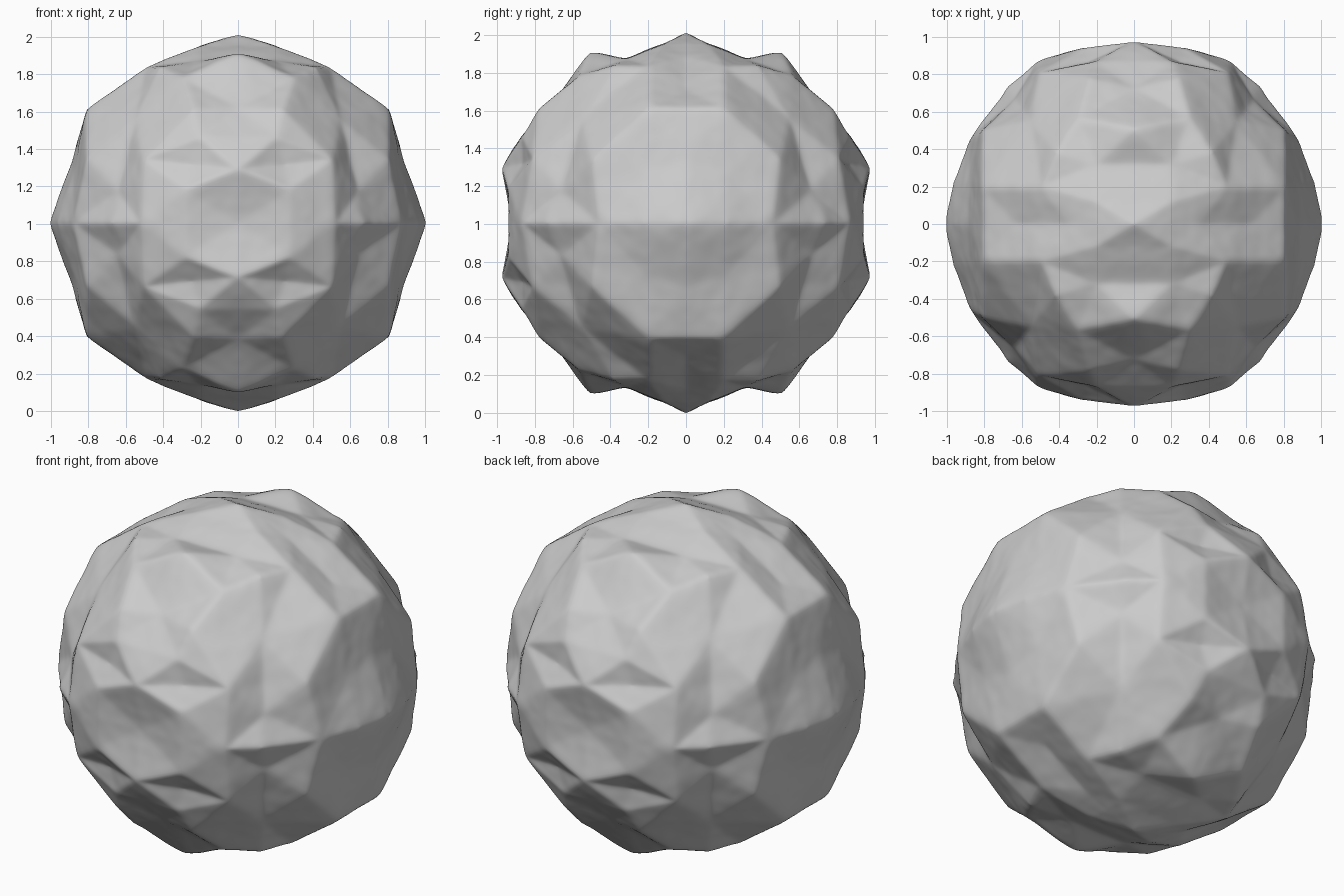
import bpy, bmesh
from itertools import product
from mathutils import Vector, noise

cube = bpy.data.objects.get("Cube")
if cube:
    bpy.data.objects.remove(cube, do_unlink=True)

# Ridge corners of one octant, mirrored to the other seven
RIDGES = [
    (1.012, 0, 0), (0, 0, 1.01), (0, .98, .29), (0, .51, .91),
    (.81, .2, .61), (.5, .2, .83), (.3, .57, .78), (.2, .87, .46),
    (.51, .81, .34), (.81, .5, .34), (.88, .46, 0), (.52, .87, 0),
    (.97, .22, 0), (.67, .74, 0), (.28, .94, .18), (.24, .78, .61),
    (.2, .12, .95), (.42, .38, .83),
]
# Centres of the scooped hollows between the ridges
HOLLOWS = [
    (.64, .66, .17), (.63, 0, .7), (.55, .55, .55), (0, .72, .62),
    (0, .92, 0), (.2, .32, .87), (.88, .22, .27), (.88, 0, .35),
    (.25, .86, .31), (.35, 0, .88),
]

corners = set()
for p in RIDGES + HOLLOWS:
    for signs in product((1, -1), repeat=3):
        corners.add(tuple(c * s + 0.0 for c, s in zip(p, signs)))
corners = [Vector(c) for c in sorted(corners)]

# Connect the corners on a unit sphere, then push each to its own radius
bm = bmesh.new()
for c in corners:
    bm.verts.new(c.normalized())
bmesh.ops.convex_hull(bm, input=bm.verts[:])
bm.verts.ensure_lookup_table()
for v, c in zip(bm.verts, corners):
    v.co = c

# Refine the facets and soften the ridges a little
for level in range(4):
    bmesh.ops.subdivide_edges(bm, edges=bm.edges[:], cuts=1, use_grid_fill=True)
    if level > 1:
        bmesh.ops.smooth_vert(bm, verts=bm.verts[:], factor=0.5,
                              use_axis_x=True, use_axis_y=True, use_axis_z=True)

# Fine mirrored roughness of the stone, standing on the ground
for v in bm.verts:
    p = Vector([abs(c) for c in v.co])
    v.co *= 1 + noise.noise(p * 6) * 0.005 + noise.noise(p * 14) * 0.002
lowest = min(v.co.z for v in bm.verts)
bmesh.ops.translate(bm, verts=bm.verts[:], vec=(0, 0, -lowest))
bmesh.ops.recalc_face_normals(bm, faces=bm.faces[:])

mesh = bpy.data.meshes.new("boulder")
bm.to_mesh(mesh)
bm.free()
boulder = bpy.data.objects.new("boulder", mesh)
bpy.context.collection.objects.link(boulder)

# Plain grey stone
stone = bpy.data.materials.new("grey stone")
stone.use_nodes = True
grey = (0.6, 0.6, 0.6, 1)
stone.diffuse_color = grey
stone.node_tree.nodes["Principled BSDF"].inputs["Base Color"].default_value = grey
mesh.materials.append(stone)

bpy.ops.object.select_all(action='DESELECT')
boulder.select_set(True)
bpy.context.view_layer.objects.active = boulder
bpy.ops.object.shade_smooth_by_angle(angle=0.7)
